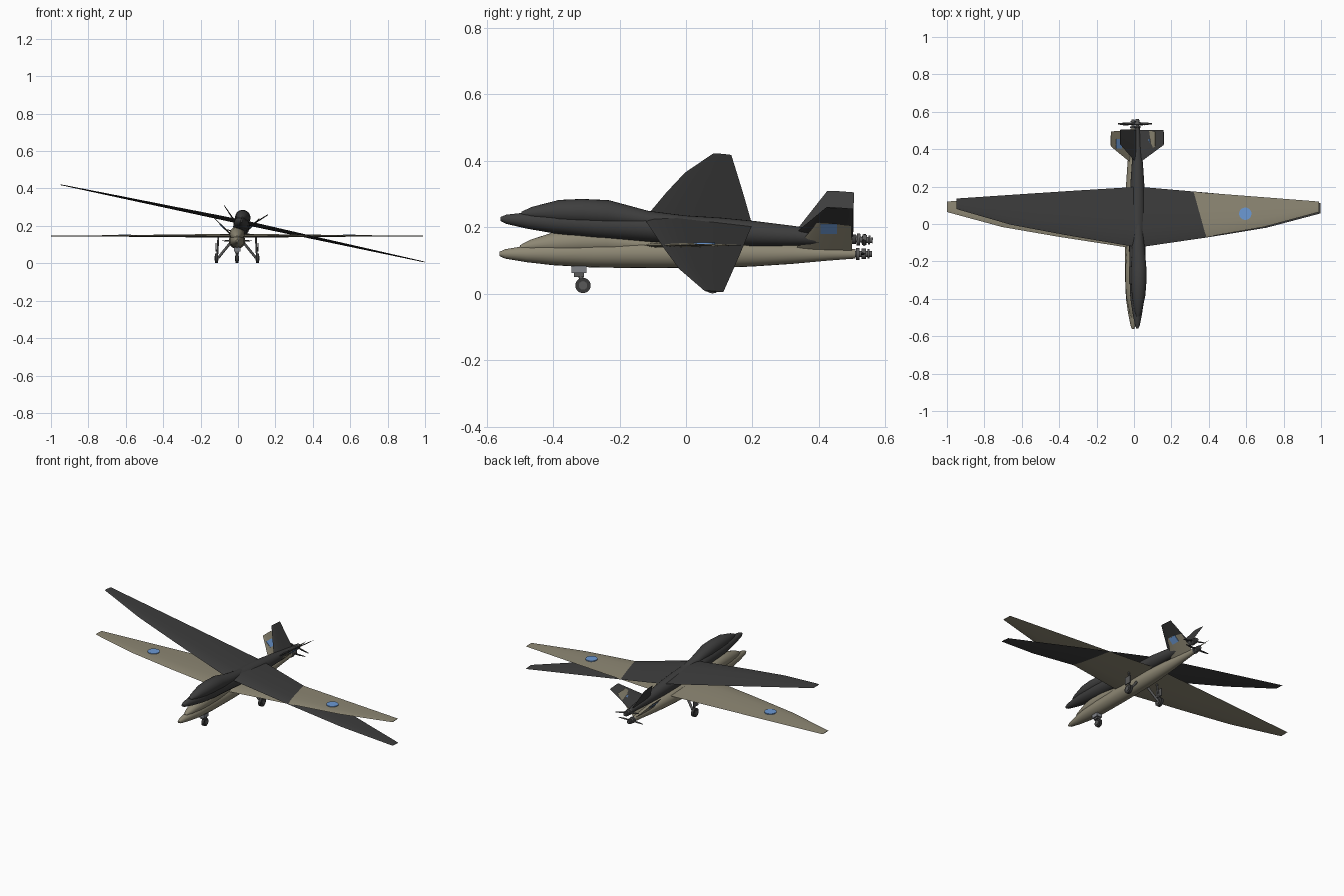
import bpy, bmesh, math
from mathutils import Matrix, Vector

if "Cube" in bpy.data.objects:
    bpy.data.objects.remove(bpy.data.objects["Cube"])


def material(name, rgb):
    m = bpy.data.materials.new(name)
    m.diffuse_color = (*rgb, 1)
    m.use_nodes = True
    m.node_tree.nodes["Principled BSDF"].inputs["Base Color"].default_value = m.diffuse_color
    return m


TAN = material("tan", (0.27, 0.245, 0.175))
DARK = material("charcoal", (0.048, 0.048, 0.048))
BLUE = material("blue", (0.15, 0.32, 0.66))
GREY = material("gear grey", (0.10, 0.10, 0.10))
BLACK = material("tyre black", (0.04, 0.04, 0.04))
STEEL = material("light grey", (0.22, 0.23, 0.25))


def finish(name, bm, mat, M, smooth=True):
    bm.transform(M)
    bmesh.ops.recalc_face_normals(bm, faces=bm.faces)
    me = bpy.data.meshes.new(name)
    bm.to_mesh(me)
    bm.free()
    me.materials.append(mat)
    ob = bpy.data.objects.new(name, me)
    bpy.context.collection.objects.link(ob)
    if smooth:
        bpy.context.view_layer.objects.active = ob
        ob.select_set(True)
        bpy.ops.object.shade_smooth_by_angle(angle=math.radians(35))
        ob.select_set(False)
    return ob


def skin(rings):
    """Bridge closed rings of points and cap both ends."""
    bm = bmesh.new()
    rows = [[bm.verts.new(p) for p in r] for r in rings]
    n = len(rows[0])
    for a, b in zip(rows, rows[1:]):
        for i in range(n):
            bm.faces.new((a[i], a[(i + 1) % n], b[(i + 1) % n], b[i]))
    bm.faces.new(rows[0])
    bm.faces.new(rows[-1])
    return bm


def body(sections, n=20):
    """Loft elliptical sections (y, z, half width, half height)."""
    ang = [2 * math.pi * i / n for i in range(n)]
    return skin([[(w * math.cos(a), y, z + h * math.sin(a)) for a in ang]
                 for y, z, w, h in sections])


def blade(stations):
    """Loft airfoil sections (span, leading y, trailing y, half thickness)."""
    prof = [(0, 0), (0.08, 0.6), (0.3, 1), (0.65, 0.6), (1, 0.05),
            (0.65, -0.5), (0.3, -0.8), (0.08, -0.5)]
    return skin([[(s, a + (b - a) * c, t * k) for c, k in prof]
                 for s, a, b, t in stations])


def rod(p, q, r, n=14):
    p, q = Vector(p), Vector(q)
    d = q - p
    bm = bmesh.new()
    bmesh.ops.create_cone(bm, cap_ends=True, segments=n, radius1=r, radius2=r, depth=d.length)
    bm.transform(Matrix.Translation((p + q) / 2) @ d.to_track_quat('Z', 'Y').to_matrix().to_4x4())
    return bm


def box(c, size):
    bm = bmesh.new()
    bmesh.ops.create_cube(bm, size=1)
    bm.transform(Matrix.Translation(c) @ Matrix.Diagonal((*size, 1)))
    return bm


FUSELAGE = [(-0.562, 0, 0.006, 0.006), (-0.545, 0, 0.013, 0.014), (-0.48, 0, 0.026, 0.025),
            (-0.4, 0, 0.038, 0.034), (-0.28, 0, 0.043, 0.041), (-0.1, 0, 0.044, 0.043),
            (0.1, 0, 0.042, 0.042), (0.2, 0, 0.038, 0.038), (0.32, 0, 0.030, 0.030),
            (0.43, 0, 0.020, 0.020), (0.51, 0, 0.014, 0.014)]
HUMP = [(-0.5, 0.018, 0.008, 0.008), (-0.47, 0.024, 0.020, 0.018), (-0.39, 0.032, 0.036, 0.036),
        (-0.32, 0.036, 0.041, 0.039), (-0.24, 0.036, 0.041, 0.040), (-0.12, 0.026, 0.033, 0.024),
        (0.0, 0.02, 0.022, 0.022), (0.1, 0.015, 0.012, 0.012)]
WING = [(0, -0.13, 0.195, 0.012), (0.4, -0.068, 0.166, 0.007),
        (0.7, -0.016, 0.143, 0.004), (0.995, 0.064, 0.12, 0.002)]
FIN = [(0, 0.32, 0.50, 0.006), (0.04, 0.34, 0.50, 0.005), (0.168, 0.415, 0.495, 0.002)]


def aircraft(prefix, M, paint):
    finish(prefix + "_fuselage", body(FUSELAGE), paint, M)
    finish(prefix + "_nose_hump", body(HUMP), paint, M)
    for side, s in (("right", 1), ("left", -1)):
        mirror = M @ Matrix.Diagonal((s, 1, 1, 1))
        wing_at = mirror @ Matrix.Translation((0, 0, 0.026))
        finish(f"{prefix}_{side}_wing", blade(WING), paint, wing_at)
        finish(f"{prefix}_{side}_tail_fin", blade(FIN), paint,
               mirror @ Matrix.Rotation(math.radians(-45), 4, 'Y'))
        # two-blade pusher propeller
        finish(f"{prefix}_{side}_propeller_blade",
               blade([(0.008, 0.53, 0.54, 0.004), (0.04, 0.526, 0.541, 0.005),
                      (0.08, 0.532, 0.539, 0.002)]), BLACK, mirror)
    # engine stack behind the tail
    for i, (y0, y1, r) in enumerate([(0.505, 0.56, 0.009), (0.512, 0.522, 0.018),
                                     (0.528, 0.542, 0.016), (0.546, 0.552, 0.014)]):
        finish(f"{prefix}_propeller_hub_{i}", rod((0, y0, 0), (0, y1, 0), r), GREY, M)


lower = Matrix.Translation((-0.005, 0, 0.12))
upper = (Matrix.Translation((0.018, 0.003, 0.193)) @ Matrix.Rotation(math.radians(-3.3), 4, 'X')
         @ Matrix.Rotation(math.radians(12), 4, 'Y'))
aircraft("lower", lower, TAN)
aircraft("upper", upper, DARK)

# wing roundels and fin flashes on the lower aircraft
for side, s in (("right", 1), ("left", -1)):
    mirror = lower @ Matrix.Diagonal((s, 1, 1, 1))
    finish(f"{side}_wing_roundel", rod((0.6, 0.055, 0.029), (0.6, 0.055, 0.0345), 0.033, 28), BLUE, mirror)
    fin = mirror @ Matrix.Rotation(math.radians(-45), 4, 'Y')
    finish(f"{side}_fin_flash", box((0.11, 0.43, 0), (0.04, 0.05, 0.0095)), BLUE, fin, False)

    # main landing gear
    W = Matrix.Translation((-0.005, 0, 0)) @ Matrix.Diagonal((s, 1, 1, 1))
    finish(f"{side}_main_wheel", rod((0.102, 0.08, 0.027), (0.118, 0.08, 0.027), 0.026, 20), BLACK, W)
    finish(f"{side}_main_wheel_hub", rod((0.099, 0.08, 0.027), (0.121, 0.08, 0.027), 0.012), GREY, W)
    finish(f"{side}_main_leg", rod((0.035, 0.06, 0.11), (0.1, 0.08, 0.03), 0.007), GREY, W)
    finish(f"{side}_main_brace", rod((0.10, 0.07, 0.145), (0.105, 0.08, 0.05), 0.005), GREY, W)
    finish(f"{side}_gear_door", box((0.112, 0.075, 0.085), (0.006, 0.045, 0.045)), GREY, W, False)

# nose landing gear
G = Matrix.Translation((-0.005, 0, 0))
finish("nose_gear_block", box((0, -0.322, 0.073), (0.035, 0.045, 0.022)), STEEL, G, False)
finish("nose_gear_collar", box((0, -0.322, 0.057), (0.022, 0.03, 0.012)), GREY, G, False)
finish("nose_leg", rod((0, -0.325, 0.08), (0, -0.31, 0.028), 0.007), GREY, G)
finish("nose_wheel", rod((-0.008, -0.31, 0.025), (0.008, -0.31, 0.025), 0.023, 20), BLACK, G)
finish("nose_wheel_hub", rod((-0.011, -0.31, 0.025), (0.011, -0.31, 0.025), 0.013), GREY, G)
